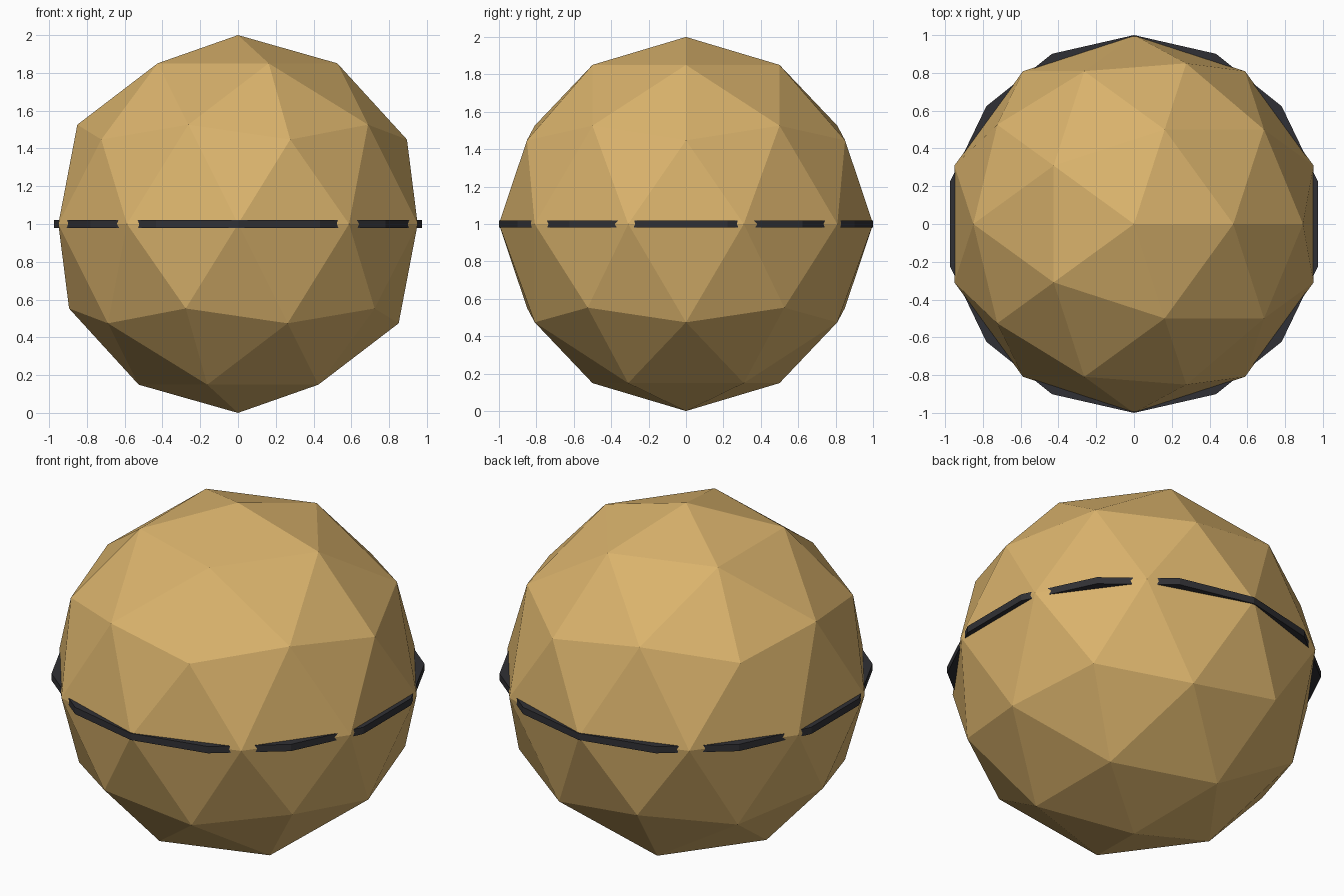
import bpy

RADIUS = 1.0
BAND_HEIGHT = 0.04

default = bpy.data.objects.get("Cube")
if default:
    bpy.data.objects.remove(default, do_unlink=True)


def make_material(name, rgb):
    mat = bpy.data.materials.new(name)
    mat.use_nodes = True
    colour = (*rgb, 1.0)
    mat.diffuse_color = colour
    mat.node_tree.nodes["Principled BSDF"].inputs["Base Color"].default_value = colour
    return mat


def finish(name, mat):
    obj = bpy.context.object
    obj.name = name
    obj.data.name = name
    obj.data.materials.append(mat)
    bpy.ops.object.shade_flat()
    return obj


gold = make_material("warm gold", (0.70, 0.45, 0.15))
charcoal = make_material("charcoal", (0.03, 0.03, 0.035))

# Faceted ball resting on the ground
bpy.ops.mesh.primitive_ico_sphere_add(subdivisions=2, radius=RADIUS,
                                      location=(0, 0, RADIUS))
finish("faceted_ball", gold)

# Thin seam disc whose rim shows between the ball's equator corners
bpy.ops.mesh.primitive_cylinder_add(vertices=14, radius=RADIUS, depth=BAND_HEIGHT,
                                    location=(0, 0, RADIUS))
finish("seam_band", charcoal)
